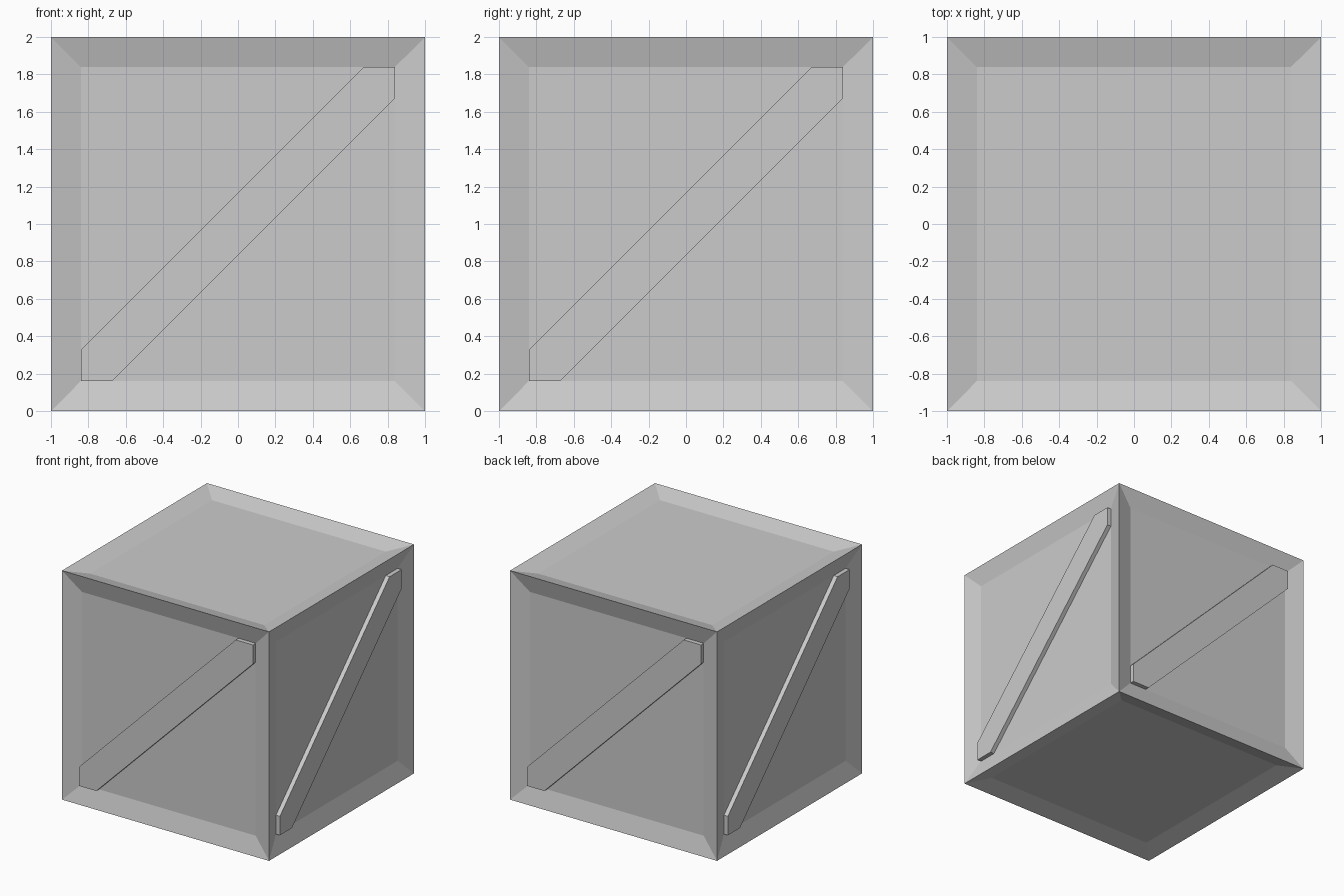
import bpy, bmesh
from math import pi
from mathutils import Matrix

if "Cube" in bpy.data.objects:
    bpy.data.objects.remove(bpy.data.objects["Cube"])

BORDER, RECESS, BRACE_INSET, HALF = 0.16, 0.045, 0.007, 0.166
INNER = 1 - BORDER


def finish(bm, name):
    bmesh.ops.recalc_face_normals(bm, faces=bm.faces[:])
    mesh = bpy.data.meshes.new(name)
    bm.to_mesh(mesh)
    bm.free()
    obj = bpy.data.objects.new(name, mesh)
    bpy.context.collection.objects.link(obj)
    return obj


# Crate body: cube with a raised frame around a sunken panel on all six sides
bm = bmesh.new()
bmesh.ops.create_cube(bm, size=2, matrix=Matrix.Translation((0, 0, 1)))
panels = bm.faces[:]
bmesh.ops.inset_individual(bm, faces=panels, thickness=BORDER, use_even_offset=True)
for f in panels:
    offset = f.normal.copy() * -RECESS
    bmesh.ops.translate(bm, verts=f.verts[:], vec=offset)
finish(bm, "crate_body")

# Diagonal braces: six-sided board filling two opposite corners of the panel
a, b = INNER, INNER - 2 * HALF / 2
profile = [(-a, -a), (-b, -a), (a, b), (a, a), (b, a), (-a, -b)]
for i, side in enumerate(("front", "right", "back", "left")):
    bm = bmesh.new()
    face = bm.faces.new([bm.verts.new((x, -1 + BRACE_INSET, z + 1)) for x, z in profile])
    ext = bmesh.ops.extrude_face_region(bm, geom=[face], use_keep_orig=True)
    moved = [v for v in ext["geom"] if isinstance(v, bmesh.types.BMVert)]
    bmesh.ops.translate(bm, verts=moved, vec=(0, RECESS - BRACE_INSET, 0))
    bmesh.ops.rotate(bm, verts=bm.verts[:], cent=(0, 0, 0),
                     matrix=Matrix.Rotation(i * pi / 2, 3, 'Z'))
    finish(bm, side + "_brace")
